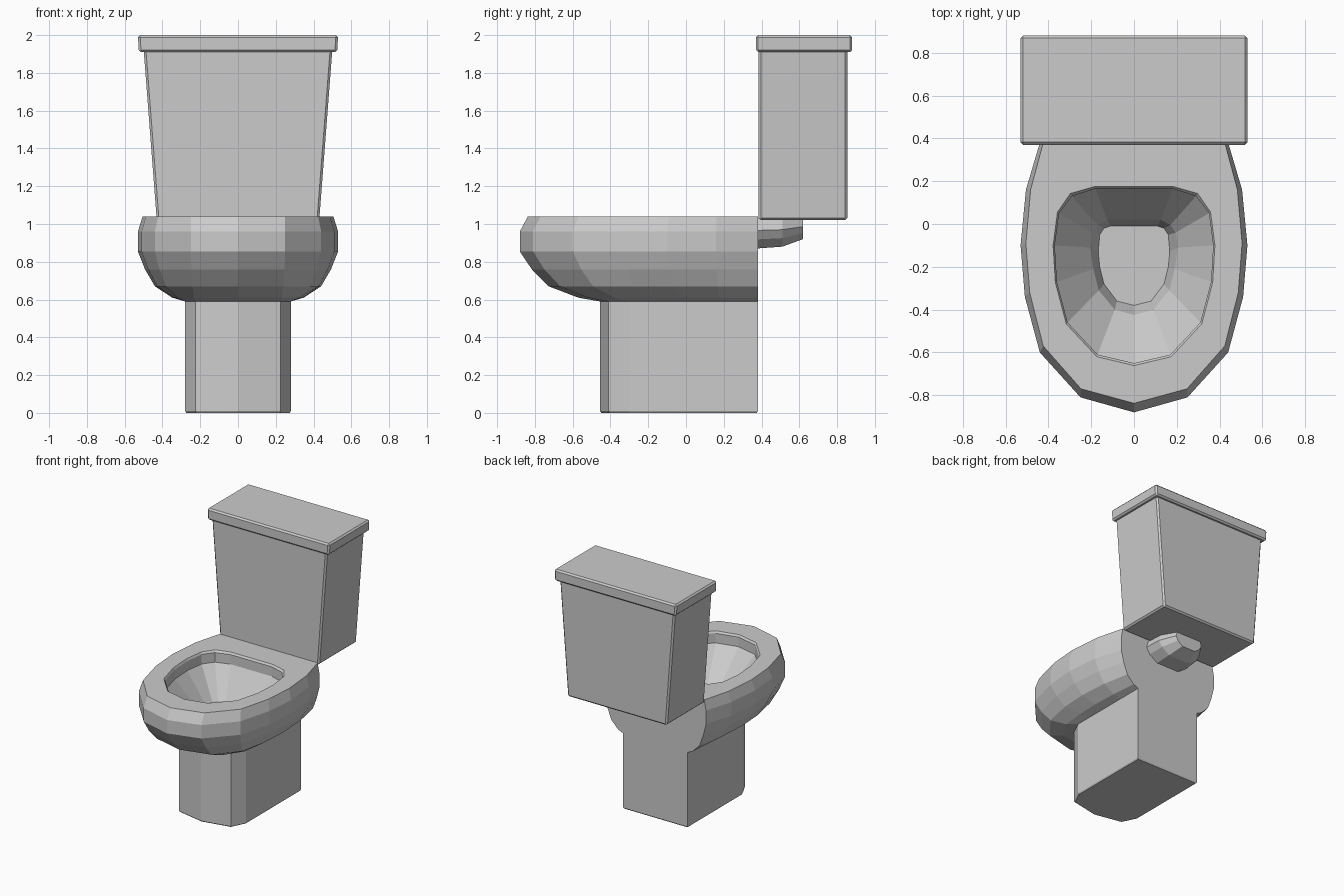
import bpy, bmesh

if "Cube" in bpy.data.objects:
    bpy.data.objects.remove(bpy.data.objects["Cube"])


def mirrored(half):
    """Closed outline from a right-hand half, running front centre -> right -> back -> left."""
    return list(half) + [(-x, y) for x, y in reversed(half) if x > 0]


def blend(a, b, t):
    return [(p[0] + (q[0] - p[0]) * t, p[1] + (q[1] - p[1]) * t) for p, q in zip(a, b)]


def make(name, rings, cap_start=True, cap_end=True, bevel=0.0):
    """Skin a stack of equal-length rings of 3D points."""
    bm = bmesh.new()
    rows = [[bm.verts.new(p) for p in ring] for ring in rings]
    n = len(rows[0])
    for a, b in zip(rows, rows[1:]):
        for i in range(n):
            j = (i + 1) % n
            bm.faces.new((a[i], a[j], b[j], b[i]))
    if cap_start:
        bm.faces.new(rows[0][::-1])
    if cap_end:
        bm.faces.new(rows[-1])
    bm.normal_update()
    mesh = bpy.data.meshes.new(name)
    bm.to_mesh(mesh)
    bm.free()
    ob = bpy.data.objects.new(name, mesh)
    bpy.context.collection.objects.link(ob)
    if bevel:
        mod = ob.modifiers.new("Bevel", 'BEVEL')
        mod.width = bevel
        mod.segments = 1
        mod.limit_method = 'ANGLE'
    return ob


def level(half, z):
    return [(x, y, z) for x, y in mirrored(half)]


def rect(x, y0, y1, z):
    return [(-x, y0, z), (x, y0, z), (x, y1, z), (-x, y1, z)]


# Half outlines: widest bowl section, pedestal, seat opening, drain ledge, drain floor
wide = [(0, -.88), (.25, -.81), (.44, -.6), (.51, -.34), (.53, -.1),
        (.505, .16), (.44, .38), (.22, .38)]
foot = [(0, -.455), (.225, -.41), (.28, -.3), (.28, -.15), (.28, 0),
        (.28, .18), (.28, .38), (.14, .38)]
opening = [(0, -.65), (.17, -.61), (.31, -.46), (.36, -.27), (.37, -.1),
           (.35, .05), (.29, .13), (.18, .165)]
ledge = [(0, -.425), (.09, -.40), (.165, -.31), (.19, -.21), (.205, -.11),
         (.195, -.04), (.17, -.005), (.125, .02)]
floor = [(0, -.38), (.08, -.36), (.14, -.28), (.16, -.2), (.167, -.13),
         (.16, -.05), (.14, -.02), (.11, -.01)]

# Bowl: outer shell, flat rim, then down inside to the drain floor
shell = [(1, .59), (.73, .61), (.36, .67), (.15, .76), (0, .855), (0, .96), (.1, 1.04)]
rings = [level(blend(wide, foot, t), z) for t, z in shell]
rings += [level(blend(opening, wide, .05), 1.04), level(opening, 1.025),
          level(opening, .95), level(ledge, .73), level(floor, .63)]
make("bowl", rings, cap_start=False)

# Pedestal with a slightly chamfered base
base = [(x * .98, y * .985) for x, y in foot]
make("pedestal", [level(base, 0), level(foot, .01), level(foot, .595)], cap_end=False)

# Rear support joining bowl and tank, narrowing towards the back
sections = [(.37, .20, .87), (.51, .19, .88), (.62, .12, .92)]
make("tank_support", [
    [(w * u, y, 1.03 + (bottom - 1.03) * v)
     for u, v in ((-.9, 0), (-1, .4), (-.85, .7), (-.5, 1),
                  (.5, 1), (.85, .7), (1, .4), (.9, 0))]
    for y, w, bottom in sections])

# Tank tapering downwards, and its lid
make("tank", [rect(.43, .385, .855, 1.02), rect(.50, .385, .855, 1.93)], bevel=.012)
make("tank_lid", [rect(.525, .37, .88, 1.91), rect(.53, .37, .88, 2.0)], bevel=.012)

# Consistent outward normals
for ob in bpy.context.collection.objects:
    bm = bmesh.new()
    bm.from_mesh(ob.data)
    bmesh.ops.recalc_face_normals(bm, faces=bm.faces)
    bm.to_mesh(ob.data)
    bm.free()
